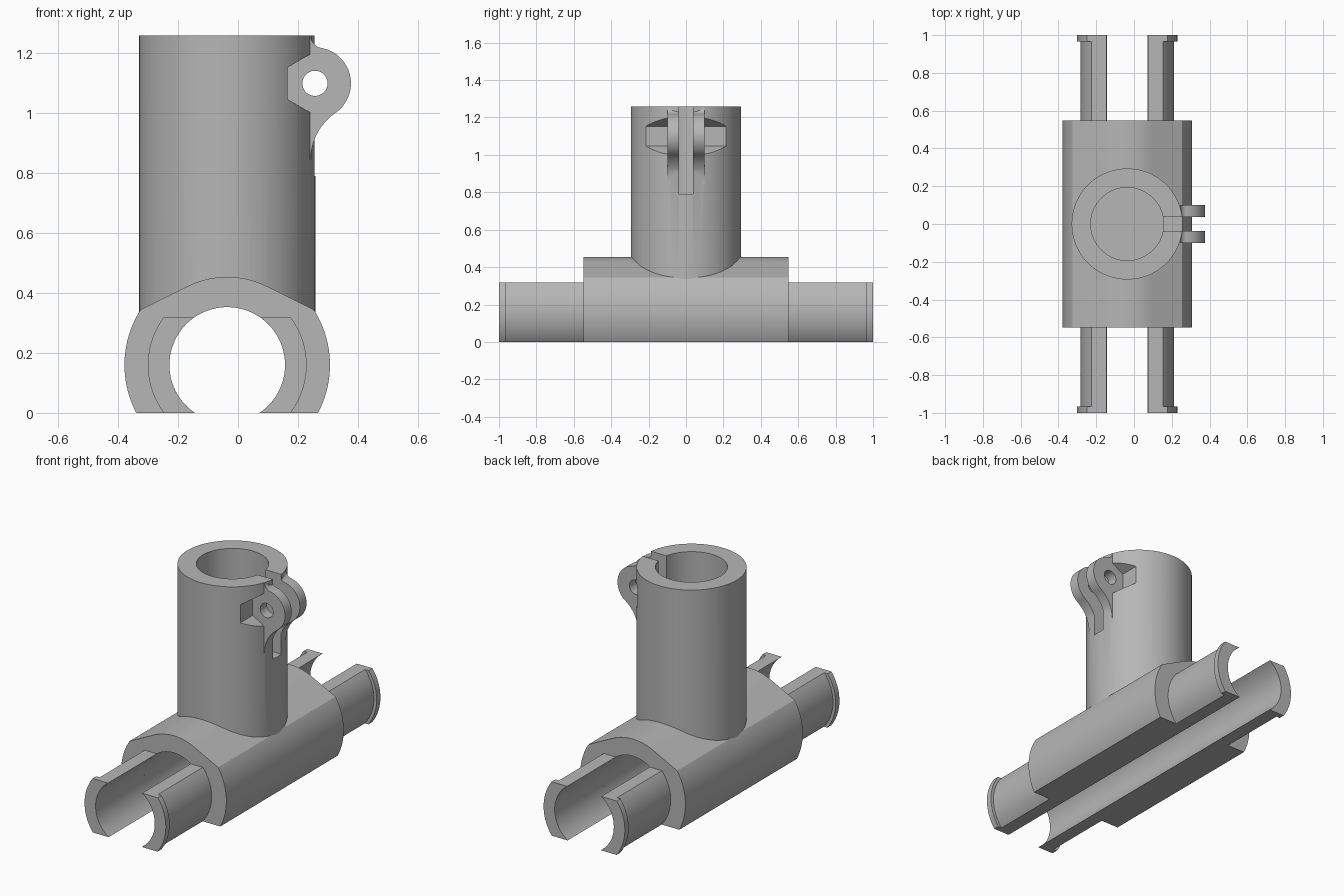
import bpy, bmesh, math

cube = bpy.data.objects.get("Cube")
if cube:
    bpy.data.objects.remove(cube)

AXIS_X, AXIS_Z = -0.036, 0.16      # axis of the horizontal bore
BORE, TUBE, BODY = 0.193, 0.294, 0.343
LUG_X, LUG_Z, LUG_R = 0.257, 1.1, 0.12
TOP = 1.26

grey = bpy.data.materials.new("plain grey")
grey.use_nodes = True
grey.diffuse_color = (0.47, 0.47, 0.47, 1)
grey.node_tree.nodes["Principled BSDF"].inputs["Base Color"].default_value = grey.diffuse_color


def arc(cx, cz, r, a0, a1, n=32):
    """Points on an arc in the x-z plane, angles in degrees."""
    steps = [math.radians(a0 + (a1 - a0) * i / n) for i in range(n + 1)]
    return [(cx + r * math.cos(a), cz + r * math.sin(a)) for a in steps]


def prism(name, points, y0, y1):
    """Extrude an x-z outline along y."""
    bm = bmesh.new()
    face = bm.faces.new([bm.verts.new((x, y0, z)) for x, z in points])
    out = bmesh.ops.extrude_face_region(bm, geom=[face])
    verts = [v for v in out["geom"] if isinstance(v, bmesh.types.BMVert)]
    bmesh.ops.translate(bm, verts=verts, vec=(0, y1 - y0, 0))
    bmesh.ops.recalc_face_normals(bm, faces=bm.faces)
    mesh = bpy.data.meshes.new(name)
    bm.to_mesh(mesh)
    bm.free()
    mesh.materials.append(grey)
    obj = bpy.data.objects.new(name, mesh)
    bpy.context.collection.objects.link(obj)
    return obj


def disc(cx, cz, r, n):
    return arc(cx, cz, r, 90, 450 - 360 / n, n - 1)


def box(x0, x1, z0, z1):
    return [(x0, z0), (x1, z0), (x1, z1), (x0, z1)]


def upright(name, r, z0, z1):
    bpy.ops.mesh.primitive_cylinder_add(vertices=96, radius=r, depth=z1 - z0,
                                        location=(AXIS_X, 0, (z0 + z1) / 2))
    obj = bpy.context.object
    obj.name = name
    obj.data.materials.append(grey)
    return obj


def combine(target, other, operation):
    """Apply a boolean and discard the second solid."""
    mod = target.modifiers.new(operation.lower(), "BOOLEAN")
    mod.operation, mod.solver, mod.object = operation, "EXACT", other
    bpy.context.view_layer.objects.active = target
    bpy.ops.object.modifier_apply(modifier=mod.name)
    bpy.data.objects.remove(other)


def finish(obj):
    bpy.ops.object.select_all(action="DESELECT")
    obj.select_set(True)
    bpy.context.view_layer.objects.active = obj
    bpy.ops.object.shade_smooth_by_angle(angle=math.radians(25))


# Saddle body: round sides, sloped shoulders, rounded crown, flat underside
low = math.degrees(math.asin(AXIS_Z / BODY))
shoulder = 32.5
crown = shoulder + math.degrees(math.acos(TUBE / BODY))
outline = (arc(AXIS_X, AXIS_Z, BODY, -low, shoulder)
           + arc(AXIS_X, AXIS_Z, TUBE, crown, 180 - crown)
           + arc(AXIS_X, AXIS_Z, BODY, 180 - shoulder, 180 + low))
body = prism("tee_body", outline, -0.547, 0.547)
combine(body, upright("tube", TUBE, 0.2, TOP), "UNION")

# Clamp lug: round eye blended into the tube by two concave fillets
root = 0.243


def fillet(z):
    """Radius of the fillet that meets the root line at z and the eye."""
    d = LUG_X - root
    return (d * d + (z - LUG_Z) ** 2 - LUG_R ** 2) / (2 * (LUG_R + d))


low_z, high_z = 0.845, TOP - 0.001
low_r, high_r = fillet(low_z), fillet(high_z)
low_a = math.degrees(math.atan2(low_z - LUG_Z, root + low_r - LUG_X))
high_a = math.degrees(math.atan2(high_z - LUG_Z, root + high_r - LUG_X))
lug = ([(0.19, low_z)]
       + arc(root + low_r, low_z, low_r, 180, 180 + low_a, 24)
       + arc(LUG_X, LUG_Z, LUG_R, low_a, high_a, 40)[1:]
       + arc(root + high_r, high_z, high_r, 180 + high_a, 180, 12)[1:]
       + [(0.19, high_z)])
# drop the fillet's reversed duplicate direction by keeping angles monotone
combine(body, prism("clamp_lug", lug, -0.1, 0.1), "UNION")

# Bores, clamp slot, bolt hole and hexagonal nut pockets
combine(body, prism("long_bore", disc(AXIS_X, AXIS_Z, BORE, 96), -0.7, 0.7), "DIFFERENCE")
combine(body, upright("socket_bore", BORE, 0.455, TOP + 0.1), "DIFFERENCE")
combine(body, prism("clamp_slot", box(AXIS_X, 0.5, 0.79, TOP + 0.1), -0.038, 0.038), "DIFFERENCE")
combine(body, prism("bolt_hole", disc(LUG_X, LUG_Z, 0.042, 40), -0.3, 0.3), "DIFFERENCE")
for side in (-1, 1):
    pocket = prism("nut_pocket", disc(LUG_X, LUG_Z, 0.106, 6), side * 0.1, side * 0.35)
    combine(body, pocket, "DIFFERENCE")
finish(body)


# Snap arms: curved walls leaving each end, with a raised lip at the tip
def arm_outline(r, side):
    cut = 0.318 - AXIS_Z

    def wall(radius):
        up = math.degrees(math.asin(cut / radius))
        down = -math.degrees(math.asin(AXIS_Z / radius))
        return arc(0, AXIS_Z, radius, down, up)

    return [(AXIS_X + side * x, z) for x, z in wall(r) + wall(BORE)[::-1]]


for end, end_name in ((-1, "front"), (1, "back")):
    for side, side_name in ((1, "left"), (-1, "right")):
        label = end_name + "_" + side_name
        arm = prism(label + "_snap_arm", arm_outline(0.247, side), end * 0.547, end * 0.965)
        lip = prism(label + "_lip", arm_outline(0.265, side), end * 0.965, end * 1.0)
        finish(arm)
        finish(lip)
